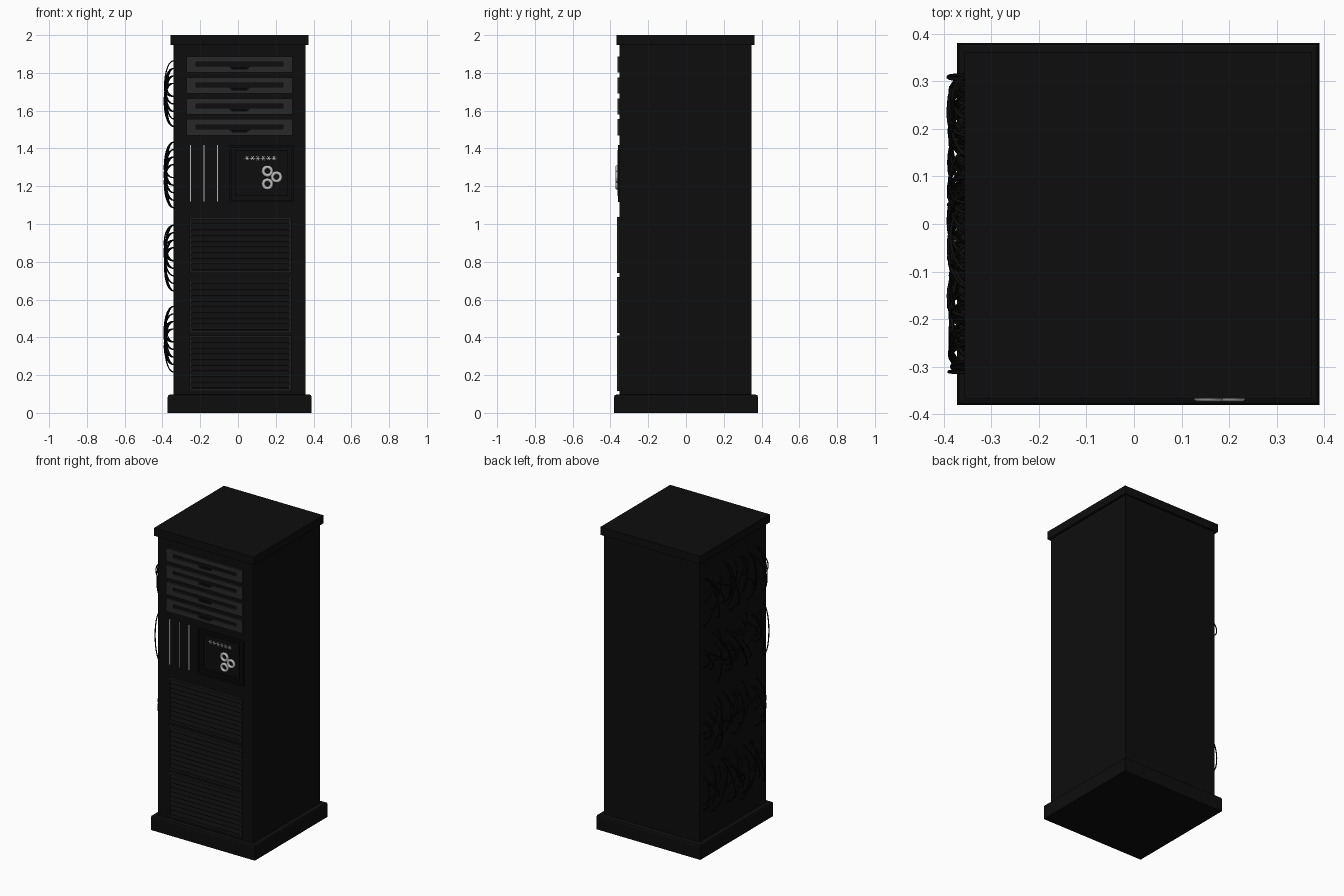
import bpy, bmesh, math, random
from mathutils import Vector

if "Cube" in bpy.data.objects:
    bpy.data.objects.remove(bpy.data.objects["Cube"])

random.seed(4)


def material(name, value):
    m = bpy.data.materials.new(name)
    m.diffuse_color = (value, value, value, 1)
    m.use_nodes = True
    m.node_tree.nodes["Principled BSDF"].inputs["Base Color"].default_value = m.diffuse_color
    return m


BLACK = material("black", 0.004)
DARK = material("dark_grey", 0.022)
TRIM = material("trim_grey", 0.012)
LIGHT = material("light_grey", 0.5)


def finish(name, bm, mat):
    bmesh.ops.recalc_face_normals(bm, faces=bm.faces)
    me = bpy.data.meshes.new(name)
    bm.to_mesh(me)
    bm.free()
    me.materials.append(mat)
    ob = bpy.data.objects.new(name, me)
    bpy.context.collection.objects.link(ob)
    return ob


def add_box(bm, x, y, z):
    """Box from (min, max) ranges on each axis."""
    v = bmesh.ops.create_cube(bm, size=1)["verts"]
    for p in v:
        p.co = [(r[0] + r[1]) / 2 + c * (r[1] - r[0]) for r, c in zip((x, y, z), p.co)]
    return v


def box(name, x, y, z, mat, bevel=0):
    bm = bmesh.new()
    add_box(bm, x, y, z)
    if bevel:
        top = [e for e in bm.edges if all(v.co.z > z[1] - 1e-5 for v in e.verts)]
        bmesh.ops.bevel(bm, geom=top, offset=bevel, segments=2, affect='EDGES', profile=0.5)
    return finish(name, bm, mat)


def frame(name, x, z, y, w, mat):
    """Rectangular border on the front face."""
    bm = bmesh.new()
    for xr in ((x[0], x[0] + w), (x[1] - w, x[1])):
        add_box(bm, xr, y, z)
    for zr in ((z[0], z[0] + w), (z[1] - w, z[1])):
        add_box(bm, (x[0] + w, x[1] - w), y, zr)
    return finish(name, bm, mat)


def prism(bm, pts, axis, a, b):
    """Extrude a 2D outline: (x, z) along y, or (y, z) along x."""
    make = (lambda p, t: (t, p[0], p[1])) if axis == 'x' else (lambda p, t: (p[0], t, p[1]))
    f = bm.faces.new([bm.verts.new(make(p, a)) for p in pts])
    r = bmesh.ops.extrude_face_region(bm, geom=[f])
    d = Vector((b - a, 0, 0)) if axis == 'x' else Vector((0, b - a, 0))
    bmesh.ops.translate(bm, vec=d, verts=[g for g in r["geom"] if isinstance(g, bmesh.types.BMVert)])


# Cabinet: plinth, body and cap
FACE = -0.352
box("plinth", (-0.372, 0.39), (-0.381, 0.381), (0, 0.097), BLACK, 0.012)
box("cabinet_body", (-0.341, 0.357), (FACE, 0.347), (0.09, 1.955), BLACK)
box("cabinet_cap", (-0.357, 0.373), (-0.367, 0.362), (1.947, 2.0), BLACK)

# Four drawers with a cut pull slot and a black backing
for i in range(4):
    zc = 1.844 - 0.1107 * i
    drawer = box(f"drawer_{i+1}", (-0.272, 0.288), (-0.363, FACE + 0.004), (zc - 0.043, zc + 0.043), DARK)
    bm = bmesh.new()
    outline = [(-0.222, 0.013), (0.238, 0.013), (0.238, -0.008), (0.065, -0.008),
               (0.048, -0.024), (-0.032, -0.024), (-0.049, -0.008), (-0.222, -0.008)]
    prism(bm, [(x, zc + z) for x, z in outline], 'y', -0.4, -0.3)
    cutter = finish("slot_cutter", bm, BLACK)
    cutter.hide_render = True
    mod = drawer.modifiers.new("slot", 'BOOLEAN')
    mod.object, mod.operation, mod.solver = cutter, 'DIFFERENCE', 'EXACT'
    bpy.context.view_layer.objects.active = drawer
    bpy.ops.object.modifier_apply(modifier="slot")
    bpy.data.objects.remove(cutter)
    box(f"drawer_pull_{i+1}", (-0.03, 0.046), (-0.36, FACE), (zc - 0.022, zc - 0.014), BLACK)

# Vertical light strips
for i, x in enumerate((-0.251, -0.18, -0.108)):
    box(f"light_strip_{i+1}", (x - 0.003, x + 0.003), (-0.358, FACE + 0.002), (1.12, 1.418), LIGHT)

# Control panel with two borders
frame("panel_border", (-0.045, 0.293), (1.116, 1.418), (-0.36, FACE + 0.002), 0.012, BLACK)
frame("panel_inner_border", (-0.013, 0.262), (1.148, 1.392), (-0.362, FACE + 0.002), 0.012, BLACK)
box("panel_plate", (-0.002, 0.252), (-0.356, FACE + 0.002), (1.158, 1.382), BLACK)

# Three ring dials
for i, (x, z) in enumerate(((0.156, 1.28), (0.204, 1.249), (0.156, 1.212))):
    bpy.ops.mesh.primitive_torus_add(major_radius=0.022, minor_radius=0.009, major_segments=32,
                                     minor_segments=10, location=(x, -0.365, z),
                                     rotation=(math.pi / 2, 0, 0))
    ring = bpy.context.object
    ring.name = f"ring_dial_{i+1}"
    ring.data.materials.append(LIGHT)
    bpy.ops.object.shade_smooth()

# Row of small star-shaped knobs made of crossed bars
bm = bmesh.new()
for i in range(6):
    c = Vector((0.048 + 0.0285 * i, -0.358, 1.349))
    for k in range(3):
        a = k * math.pi / 3
        u, n = Vector((math.cos(a), 0, math.sin(a))), Vector((-math.sin(a), 0, math.cos(a)))
        q = [c + u * s * 0.013 + n * t * 0.0016 for s, t in ((-1, -1), (1, -1), (1, 1), (-1, 1))]
        prism(bm, [(p.x, p.z) for p in q], 'y', -0.36, -0.354)
finish("star_knobs", bm, LIGHT)

# Three louvred vents
for i, (z0, z1) in enumerate(((0.741, 1.037), (0.423, 0.72), (0.116, 0.41))):
    frame(f"vent_frame_{i+1}", (-0.257, 0.283), (z0, z1), (-0.365, FACE + 0.002), 0.012, TRIM)
    bm = bmesh.new()
    n = 9
    pitch = (z1 - z0 - 0.024) / n
    for k in range(n):
        z = z0 + 0.012 + k * pitch
        prism(bm, [(FACE + 0.002, z + 0.004), (-0.363, z + 0.004), (-0.363, z + 0.008),
                   (FACE + 0.002, z + pitch)], 'x', -0.245, 0.271)
    finish(f"vent_slats_{i+1}", bm, BLACK)

# Four banks of looping cables on the left side
for g, top in enumerate((1.87, 1.44, 1.0, 0.57)):
    cu = bpy.data.curves.new(f"cable_bank_{g+1}", 'CURVE')
    cu.dimensions = '3D'
    cu.bevel_depth, cu.bevel_resolution, cu.resolution_u = 0.0035, 1, 14
    for k in range(22):
        y0 = -0.31 + 0.62 * (k + random.uniform(-0.3, 0.3)) / 21
        y0 = max(-0.312, min(0.314, y0))
        y1 = max(-0.312, min(0.314, y0 + random.uniform(-0.2, 0.2)))
        z0 = top - 0.005 - 0.04 * random.randint(0, 3)
        z1 = top - 0.355 + 0.04 * random.randint(0, 4)
        reach = random.uniform(0.055, 0.067)
        s = cu.splines.new('BEZIER')
        s.bezier_points.add(1)
        for p, y, z in zip(s.bezier_points, (y0, y1), (z0, z1)):
            p.handle_left_type = p.handle_right_type = 'FREE'
            p.co = (-0.338, y, z)
            p.handle_left = p.handle_right = (-0.338 - reach * 1.06, y, z)
    cu.materials.append(BLACK)
    bpy.context.collection.objects.link(bpy.data.objects.new(f"cable_bank_{g+1}", cu))
